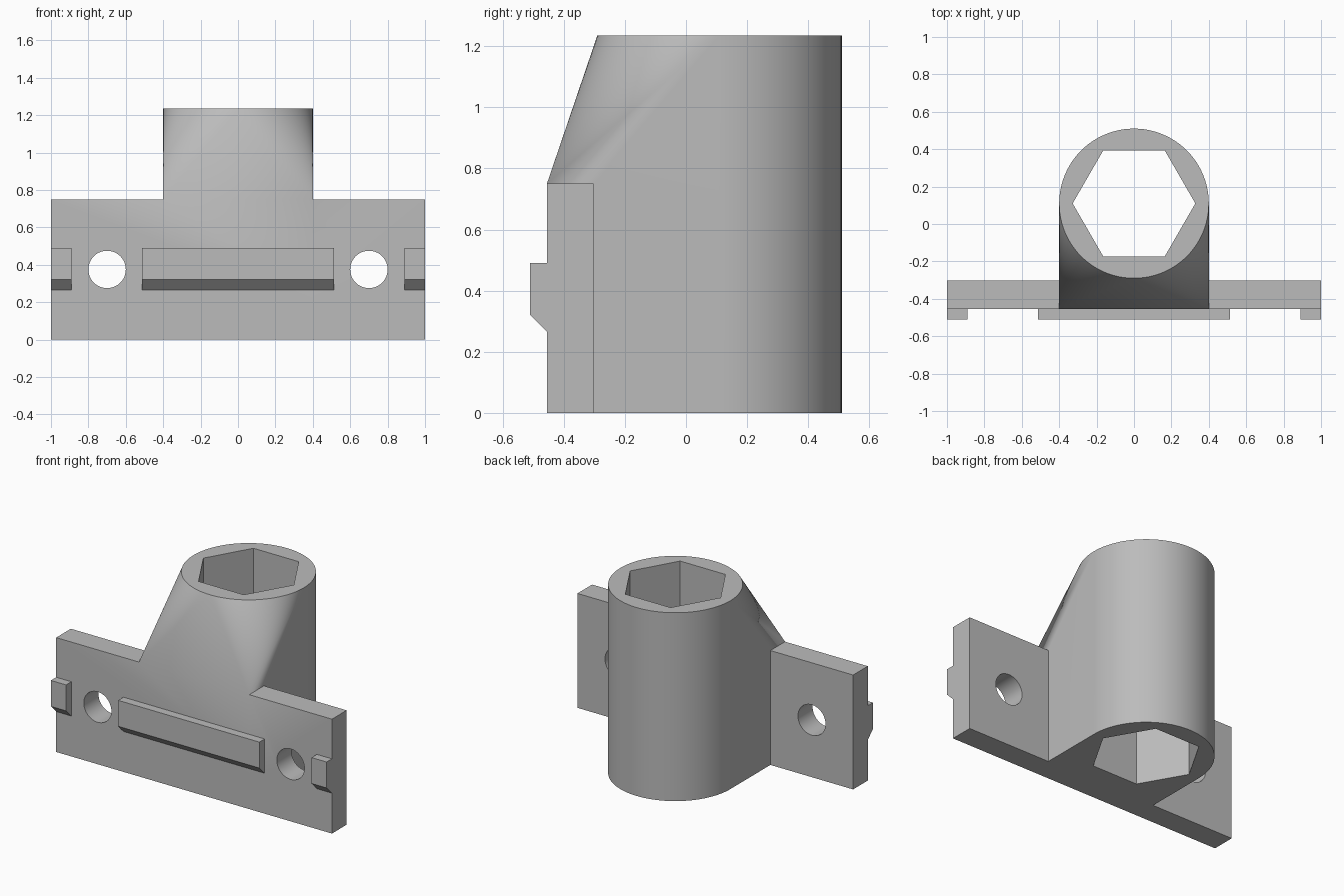
import bpy, bmesh, math
from mathutils import Matrix, Vector

cube = bpy.data.objects.get("Cube")
if cube:
    bpy.data.objects.remove(cube, do_unlink=True)

FRONT, BACK = -0.455, -0.303      # plate faces
PLATE_H, TOP = 0.75, 1.235
BORE_Y, RADIUS = 0.11, 0.4

grey = bpy.data.materials.new("plain grey")
grey.use_nodes = True
colour = (0.5, 0.5, 0.5, 1)
grey.diffuse_color = colour
grey.node_tree.nodes["Principled BSDF"].inputs["Base Color"].default_value = colour


def make(name, bm):
    bmesh.ops.recalc_face_normals(bm, faces=bm.faces)
    mesh = bpy.data.meshes.new(name)
    bm.to_mesh(mesh)
    bm.free()
    mesh.materials.append(grey)
    obj = bpy.data.objects.new(name, mesh)
    bpy.context.collection.objects.link(obj)
    return obj


def box(name, x0, x1, y0, y1, z0, z1):
    bm = bmesh.new()
    centre = Vector((x0 + x1, y0 + y1, z0 + z1)) / 2
    size = Matrix.Diagonal((x1 - x0, y1 - y0, z1 - z0, 1))
    bmesh.ops.create_cube(bm, size=1, matrix=Matrix.Translation(centre) @ size)
    return make(name, bm)


def prism(name, sides, radius, depth, matrix):
    bm = bmesh.new()
    bmesh.ops.create_cone(bm, cap_ends=True, segments=sides, radius1=radius,
                          radius2=radius, depth=depth, matrix=matrix)
    return make(name, bm)


def combine(target, tool, operation):
    mod = target.modifiers.new(operation.lower(), "BOOLEAN")
    mod.operation, mod.solver, mod.object = operation, "EXACT", tool
    bpy.context.view_layer.objects.active = target
    bpy.ops.object.modifier_apply(modifier=mod.name)
    bpy.data.objects.remove(tool, do_unlink=True)


# Socket body: hull of a tube blank and the block that meets the plate
bm = bmesh.new()
bmesh.ops.create_circle(bm, segments=96, radius=RADIUS,
                        matrix=Matrix.Translation((0, BORE_Y, 0)))
for v in list(bm.verts):
    bm.verts.new(v.co + Vector((0, 0, TOP)))
for x in (-RADIUS, RADIUS):
    for z in (0, PLATE_H):
        bm.verts.new((x, FRONT, z))
hull = bmesh.ops.convex_hull(bm, input=bm.verts)
bmesh.ops.dissolve_limit(bm, angle_limit=0.002, verts=bm.verts, edges=bm.edges)
mount = make("socket_mount", bm)

# Mounting plate joined to the body
combine(mount, box("plate", -1, 1, FRONT, BACK, 0, PLATE_H), "UNION")

# Hexagonal bore and the two screw holes
combine(mount, prism("hex_bore", 6, 0.328, 3, Matrix.Translation((0, BORE_Y, TOP / 2))
                     @ Matrix.Rotation(math.pi / 2, 4, "Z")), "DIFFERENCE")
for x in (-0.7, 0.7):
    place = Matrix.Translation((x, BACK, PLATE_H / 2)) @ Matrix.Rotation(math.pi / 2, 4, "X")
    combine(mount, prism("screw_hole", 48, 0.1, 0.6, place), "DIFFERENCE")

bpy.ops.object.select_all(action="DESELECT")
mount.select_set(True)
bpy.context.view_layer.objects.active = mount
bpy.ops.object.shade_smooth_by_angle(angle=math.radians(30))


# Locating ribs on the front, chamfered underneath
def rib(name, x0, x1):
    profile = [(FRONT, 0.265), (-0.51, 0.32), (-0.51, 0.49), (FRONT, 0.49)]
    bm = bmesh.new()
    face = bm.faces.new([bm.verts.new((x0, y, z)) for y, z in profile])
    ext = bmesh.ops.extrude_face_region(bm, geom=[face])["geom"]
    bmesh.ops.translate(bm, vec=(x1 - x0, 0, 0),
                        verts=[g for g in ext if isinstance(g, bmesh.types.BMVert)])
    make(name, bm)


rib("centre_rib", -0.512, 0.512)
rib("left_rib", 0.89, 1)
rib("right_rib", -1, -0.89)
